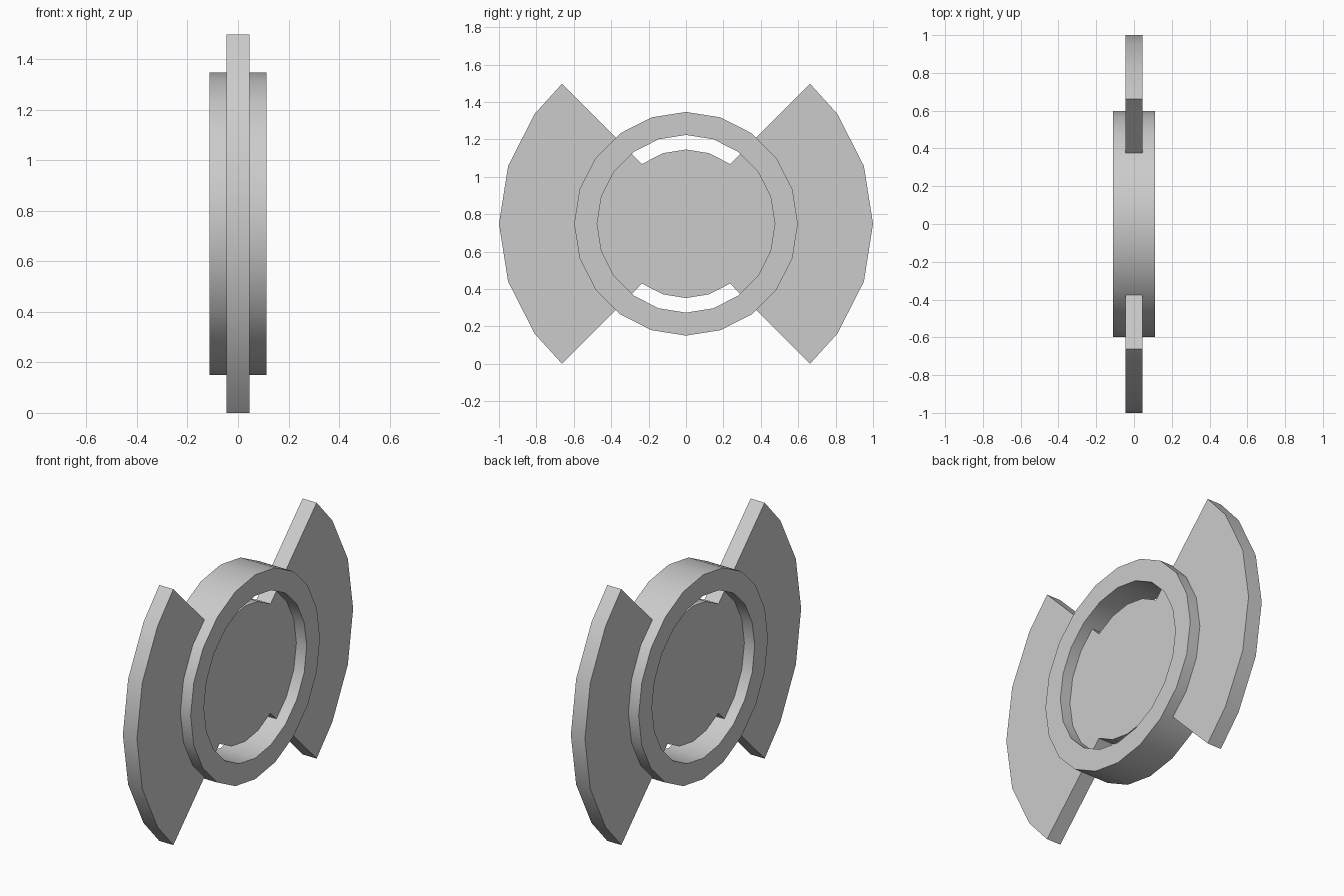
import bpy, bmesh
from math import radians, sin, cos, tau
from mathutils import Vector

if "Cube" in bpy.data.objects:
    bpy.data.objects.remove(bpy.data.objects["Cube"])

CENTRE = Vector((0, 0, 0.7487))


def polar(r, deg, x=0.0):
    """Point in the YZ plane, angle measured from +Y towards +Z."""
    return Vector((x, r * cos(radians(deg)), r * sin(radians(deg))))


def finish(bm, name):
    bmesh.ops.recalc_face_normals(bm, faces=bm.faces)
    mesh = bpy.data.meshes.new(name)
    bm.to_mesh(mesh)
    bm.free()
    mesh.shade_smooth()
    mesh.set_sharp_from_angle(angle=radians(30))
    obj = bpy.data.objects.new(name, mesh)
    obj.location = CENTRE
    bpy.context.collection.objects.link(obj)
    return obj


# Raised ring: rectangular section spun in 20 steps around X
bm = bmesh.new()
section = [bm.verts.new((x, 0, r)) for x, r in
           ((-0.112, 0.475), (0.112, 0.475), (0.112, 0.598), (-0.112, 0.598))]
edges = [bm.edges.new((section[i], section[(i + 1) % 4])) for i in range(4)]
bmesh.ops.spin(bm, geom=section + edges, cent=(0, 0, 0), axis=(1, 0, 0),
               angle=tau, steps=20, use_merge=True)
bmesh.ops.remove_doubles(bm, verts=bm.verts, dist=1e-4)
finish(bm, "ring")

# Winged plate: wide wing arcs joined by the narrow arcs of the central disc
HALF = 0.0455
wing = [polar(1.0, a) for a in (-48.5, -36, -18, 0, 18, 36, 48.5)]
disc = [polar(0.397, a) for a in (53.6, 72, 90, 108, 126.4)]
half_outline = wing + disc
outline = half_outline + [-p for p in half_outline]

bm = bmesh.new()
face = bm.faces.new([bm.verts.new(p - Vector((HALF, 0, 0))) for p in outline])
ext = bmesh.ops.extrude_face_region(bm, geom=[face], use_keep_orig=True)
moved = [g for g in ext["geom"] if isinstance(g, bmesh.types.BMVert)]
bmesh.ops.translate(bm, verts=moved, vec=(2 * HALF, 0, 0))
finish(bm, "winged_plate")
